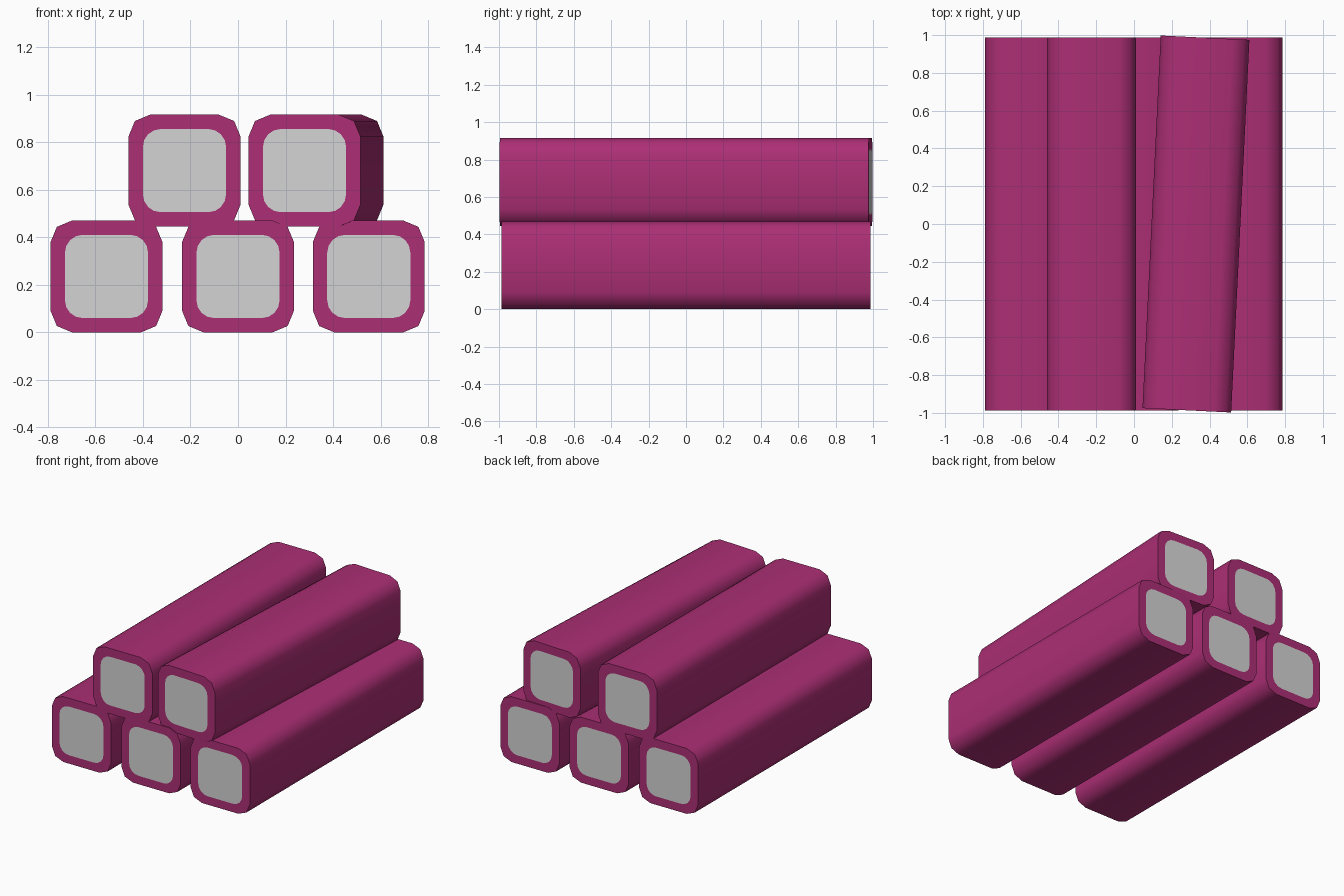
import bpy, bmesh, math

if "Cube" in bpy.data.objects:
    bpy.data.objects.remove(bpy.data.objects["Cube"])

W, L = 0.235, 0.9875      # half width, half length of a bar
PLATE = 0.175             # half width of the grey end patch


def material(name, color):
    m = bpy.data.materials.new(name)
    m.diffuse_color = (*color, 1)
    m.use_nodes = True
    m.node_tree.nodes["Principled BSDF"].inputs["Base Color"].default_value = m.diffuse_color
    return m


wrapper = material("magenta", (0.413, 0.028, 0.178))
core = material("light grey", (0.658, 0.658, 0.658))


def rounded_square(bm, half, radius, segs, y):
    """Ring of verts in the XZ plane, with rounded corners."""
    c = half - radius
    ring = []
    for k, (sx, sz) in enumerate([(1, 1), (-1, 1), (-1, -1), (1, -1)]):
        for i in range(segs + 1):
            a = math.pi / 2 * (k + i / segs)
            ring.append(bm.verts.new((sx * c + radius * math.cos(a), y,
                                      sz * c + radius * math.sin(a))))
    return ring


def ring_edges(bm, ring):
    out = []
    for a, b in zip(ring, ring[1:] + ring[:1]):
        out.append(bm.edges.get((a, b)) or bm.edges.new((a, b)))
    return out


def bar(name, x, z, turn=0.0):
    bm = bmesh.new()
    # long rounded body
    front = rounded_square(bm, W, 0.09, 2, -L)
    back = rounded_square(bm, W, 0.09, 2, L)
    n = len(front)
    for i in range(n):
        j = (i + 1) % n
        bm.faces.new((front[i], back[i], back[j], front[j]))
    # end rims with grey patches set flush in them
    patches = []
    for y, outer in ((-L, front), (L, back)):
        inner = rounded_square(bm, PLATE, 0.075, 4, y)
        edges = ring_edges(bm, outer) + ring_edges(bm, inner)
        bmesh.ops.triangle_fill(bm, edges=edges, use_beauty=True,
                                normal=(0, 1 if y > 0 else -1, 0))
        # remove anything filled inside the patch outline, then add the patch
        inside = set(inner)
        extra = [f for f in bm.faces if all(v in inside for v in f.verts)]
        if extra:
            bmesh.ops.delete(bm, geom=extra, context='FACES_ONLY')
        patches.append(bm.faces.new(inner))
    for f in patches:
        f.material_index = 1
    bmesh.ops.recalc_face_normals(bm, faces=bm.faces)
    for f in bm.faces:
        f.smooth = True
    me = bpy.data.meshes.new(name)
    bm.to_mesh(me)
    bm.free()
    me.materials.append(wrapper)
    me.materials.append(core)
    me.set_sharp_from_angle(angle=math.radians(50))
    ob = bpy.data.objects.new(name, me)
    ob.location = (x, 0, z)
    ob.rotation_euler.z = math.radians(turn)
    bpy.context.collection.objects.link(ob)


# bottom row of three
bar("bottom_left_bar", -0.553, 0.235)
bar("bottom_middle_bar", 0.0, 0.235)
bar("bottom_right_bar", 0.55, 0.235)
# top row of two, the right one slightly turned
bar("top_left_bar", -0.225, 0.68)
bar("top_right_bar", 0.328, 0.68, -2.8)
